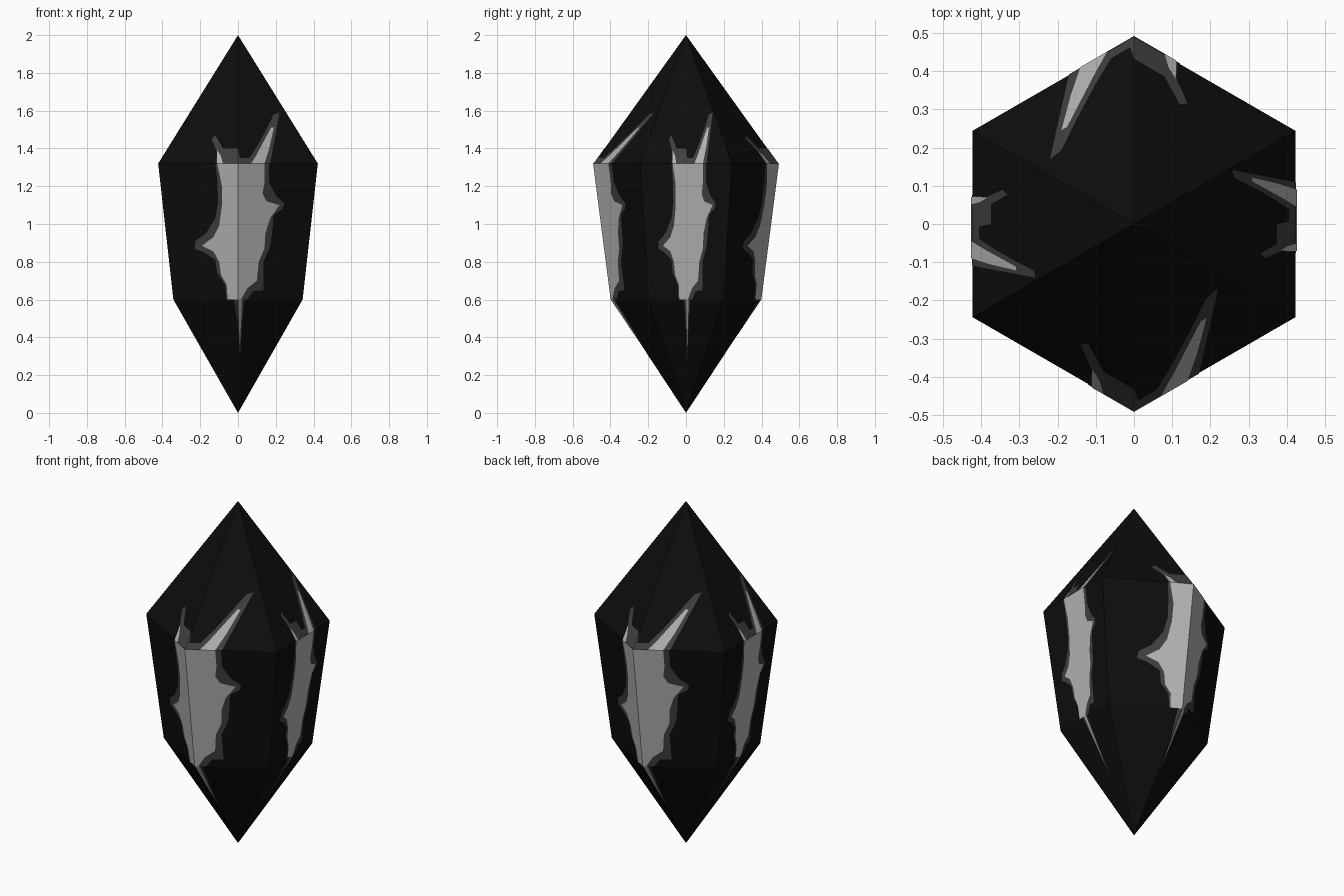
import bpy, bmesh, math
from mathutils import Vector

cube = bpy.data.objects.get("Cube")
if cube:
    bpy.data.objects.remove(cube, do_unlink=True)

# Crystal profile: (height, corner radius)
PROFILE = [(0, 0), (0.6, 0.395), (1.32, 0.488), (2, 0)]
COS_HALF, TAN_HALF = math.cos(math.pi / 6), math.tan(math.pi / 6)


def make_material(name, value):
    mat = bpy.data.materials.new(name)
    mat.use_nodes = True
    colour = (value, value, value, 1)
    mat.diffuse_color = colour
    shader = mat.node_tree.nodes["Principled BSDF"]
    shader.inputs["Base Color"].default_value = colour
    shader.inputs["Roughness"].default_value = 0.8
    return mat


def add_object(name, bm, mat):
    mesh = bpy.data.meshes.new(name)
    bm.to_mesh(mesh)
    bm.free()
    mesh.materials.append(mat)
    obj = bpy.data.objects.new(name, mesh)
    bpy.context.collection.objects.link(obj)
    return obj


def corner_radius(z):
    for (z0, r0), (z1, r1) in zip(PROFILE, PROFILE[1:]):
        if z <= z1:
            return r0 + (r1 - r0) * (z - z0) / (z1 - z0)
    return 0


def build_crystal(mat):
    bm = bmesh.new()
    bottom = bm.verts.new((0, 0, PROFILE[0][0]))
    top = bm.verts.new((0, 0, PROFILE[-1][0]))
    rings = []
    for z, r in PROFILE[1:-1]:
        angles = [math.pi * (i / 3 - 0.5) for i in range(6)]
        rings.append([bm.verts.new((r * math.cos(a), r * math.sin(a), z)) for a in angles])
    low, high = rings
    for i in range(6):
        j = (i + 1) % 6
        bm.faces.new((bottom, low[j], low[i]))
        bm.faces.new((low[i], low[j], high[j], high[i]))
        bm.faces.new((high[i], high[j], top))
    return add_object("crystal_body", bm, mat)


def add_plate(target, outline, angle, on_corner, lift):
    """Lay a flat outline (across, height) on the crystal side facing the angle."""
    out = Vector((math.cos(angle), math.sin(angle), 0))
    across = Vector((-math.sin(angle), math.cos(angle), 0))
    scale = 1 if on_corner else 0.64
    bm = bmesh.new()
    bm.faces.new([bm.verts.new((u * scale, 0, z)) for u, z in outline])
    bm.normal_update()
    bmesh.ops.triangulate(bm, faces=bm.faces[:])
    if on_corner:
        # Crease the plate along the corner it folds over
        bmesh.ops.bisect_plane(bm, geom=bm.verts[:] + bm.edges[:] + bm.faces[:],
                               plane_co=(0, 0, 0), plane_no=(1, 0, 0))
    for v in bm.verts:
        u, z = v.co.x, v.co.z
        r = corner_radius(z)
        depth = r - abs(u) * TAN_HALF if on_corner else r * COS_HALF
        v.co = across * u + out * (depth + lift) + Vector((0, 0, z))
    bm.normal_update()
    for f in bm.faces:
        if f.normal.dot(out) < 0:
            f.normal_flip()
    scratch = bpy.data.meshes.new("scratch")
    bm.to_mesh(scratch)
    bm.free()
    target.from_mesh(scratch)
    bpy.data.meshes.remove(scratch)


def build_veins(name, outlines, lift, mat):
    bm = bmesh.new()
    for quarter in range(4):
        for outline in outlines:
            add_plate(bm, outline, quarter * math.pi / 2, quarter % 2 == 1, lift)
    return add_object(name, bm, mat)


# Grey border: lower spike, middle band, upper forks
GREY = [
    [(-.02, .6), (.035, .6), (.02, .45), (.01, .29), (0, .45)],
    [(-.06, .6), (-.07, .68), (-.11, .74), (-.12, .81), (-.18, .85), (-.23, .87),
     (-.225, .91), (-.17, .95), (-.12, 1.03), (-.105, 1.12), (-.11, 1.24),
     (-.12, 1.32), (.165, 1.32), (.165, 1.22), (.2, 1.15), (.245, 1.11),
     (.235, 1.08), (.19, 1.05), (.18, .95), (.17, .88), (.135, .8),
     (.135, .65), (.08, .645), (.05, .6)],
    [(-.115, 1.32), (-.11, 1.38), (-.14, 1.45), (-.12, 1.47), (-.08, 1.4),
     (0, 1.4), (.01, 1.35), (.06, 1.35), (.1, 1.41), (.15, 1.5), (.19, 1.58),
     (.22, 1.59), (.2, 1.48), (.17, 1.32)],
]

# Light core: lower spike, middle band, upper left and right forks
LIGHT = [
    [(0, .6), (.022, .6), (.01, .35)],
    [(-.055, .6), (-.06, .68), (-.09, .73), (-.1, .8), (-.13, .855), (-.19, .885),
     (-.13, .93), (-.1, .99), (-.085, 1.1), (-.085, 1.2), (-.11, 1.32),
     (.14, 1.32), (.14, 1.22), (.13, 1.16), (.15, 1.12), (.22, 1.1),
     (.17, 1.03), (.145, .95), (.14, .87), (.11, .8), (.1, .7), (.05, .66),
     (.015, .6)],
    [(-.11, 1.32), (-.11, 1.39), (-.09, 1.36), (-.08, 1.32)],
    [(.07, 1.32), (.1, 1.37), (.175, 1.51), (.19, 1.51), (.165, 1.4), (.14, 1.32)],
]

build_crystal(make_material("black_stone", 0.004))
build_veins("grey_vein_borders", GREY, 0.002, make_material("dark_grey_vein", 0.05))
build_veins("light_vein_cores", LIGHT, 0.004, make_material("light_grey_vein", 0.45))
